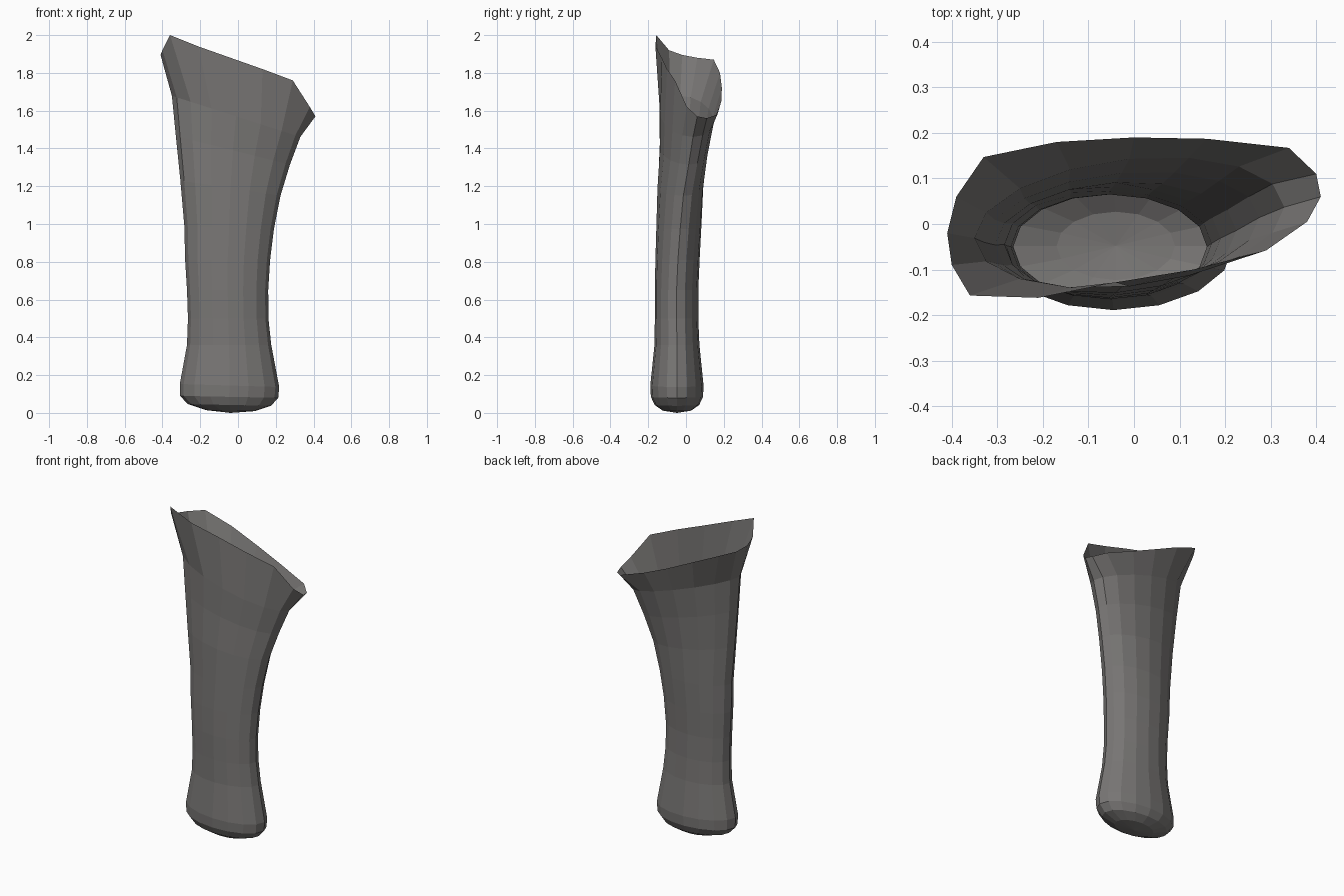
import bpy, bmesh, math

SIDES = 16

# Elliptical rings, bottom to top: centre x, y, z, half width, half depth, z slope, y slope
rings = [
    (-0.04, -0.048, 0.012, 0.13, 0.075, -0.02, 0),
    (-0.045, -0.048, 0.042, 0.22, 0.118, -0.02, 0),
    (-0.047, -0.048, 0.085, 0.26, 0.138, -0.02, 0),
    (-0.045, -0.048, 0.145, 0.263, 0.141, -0.03, 0),
    (-0.047, -0.048, 0.36, 0.223, 0.119, 0, 0),
    (-0.052, -0.050, 0.50, 0.213, 0.115, 0, 0),
    (-0.055, -0.050, 0.65, 0.215, 0.115, 0, 0),
    (-0.055, -0.045, 0.81, 0.225, 0.117, 0, 0.01),
    (-0.047, -0.038, 0.98, 0.237, 0.119, -0.03, 0.03),
    (-0.040, -0.030, 1.19, 0.265, 0.121, -0.15, 0.06),
    (-0.027, -0.013, 1.39, 0.302, 0.125, -0.25, 0.09),
    (-0.010, 0.003, 1.57, 0.340, 0.140, -0.32, 0.10),
]
# Flared slanted rim, anticlockwise from the right tip
rim = [
    (0.41, 0.06, 1.57), (0.40, 0.11, 1.56), (0.34, 0.167, 1.58), (0.16, 0.187, 1.65),
    (0, 0.19, 1.72), (-0.17, 0.18, 1.80), (-0.33, 0.147, 1.87), (-0.39, 0.06, 1.88),
    (-0.41, -0.02, 1.895), (-0.40, -0.09, 1.92), (-0.36, -0.157, 2.0), (-0.21, -0.162, 1.94),
    (-0.04, -0.128, 1.88), (0.13, -0.10, 1.82), (0.29, -0.058, 1.76), (0.38, 0.005, 1.62),
]


def ellipse(cx, cy, cz, rx, ry, zs, ys):
    points = []
    for i in range(SIDES):
        a = 2 * math.pi * i / SIDES
        dx = rx * math.cos(a)
        points.append((cx + dx, cy + ry * math.sin(a) + ys * dx, cz + zs * dx))
    return points


# Open hollow sleeve with a rounded closed foot
bm = bmesh.new()
loops = [[bm.verts.new(p) for p in ring] for ring in [ellipse(*r) for r in rings] + [rim]]
for low, high in zip(loops, loops[1:]):
    for i in range(SIDES):
        j = (i + 1) % SIDES
        bm.faces.new((low[i], low[j], high[j], high[i]))
pole = bm.verts.new((-0.04, -0.048, 0))
for i in range(SIDES):
    bm.faces.new((pole, loops[0][(i + 1) % SIDES], loops[0][i]))

mesh = bpy.data.meshes.new("sleeve")
bm.to_mesh(mesh)
bm.free()
sleeve = bpy.data.objects.new("sleeve", mesh)
bpy.context.collection.objects.link(sleeve)

grey = bpy.data.materials.new("dark warm grey")
grey.diffuse_color = (0.19, 0.183, 0.178, 1)
mesh.materials.append(grey)
